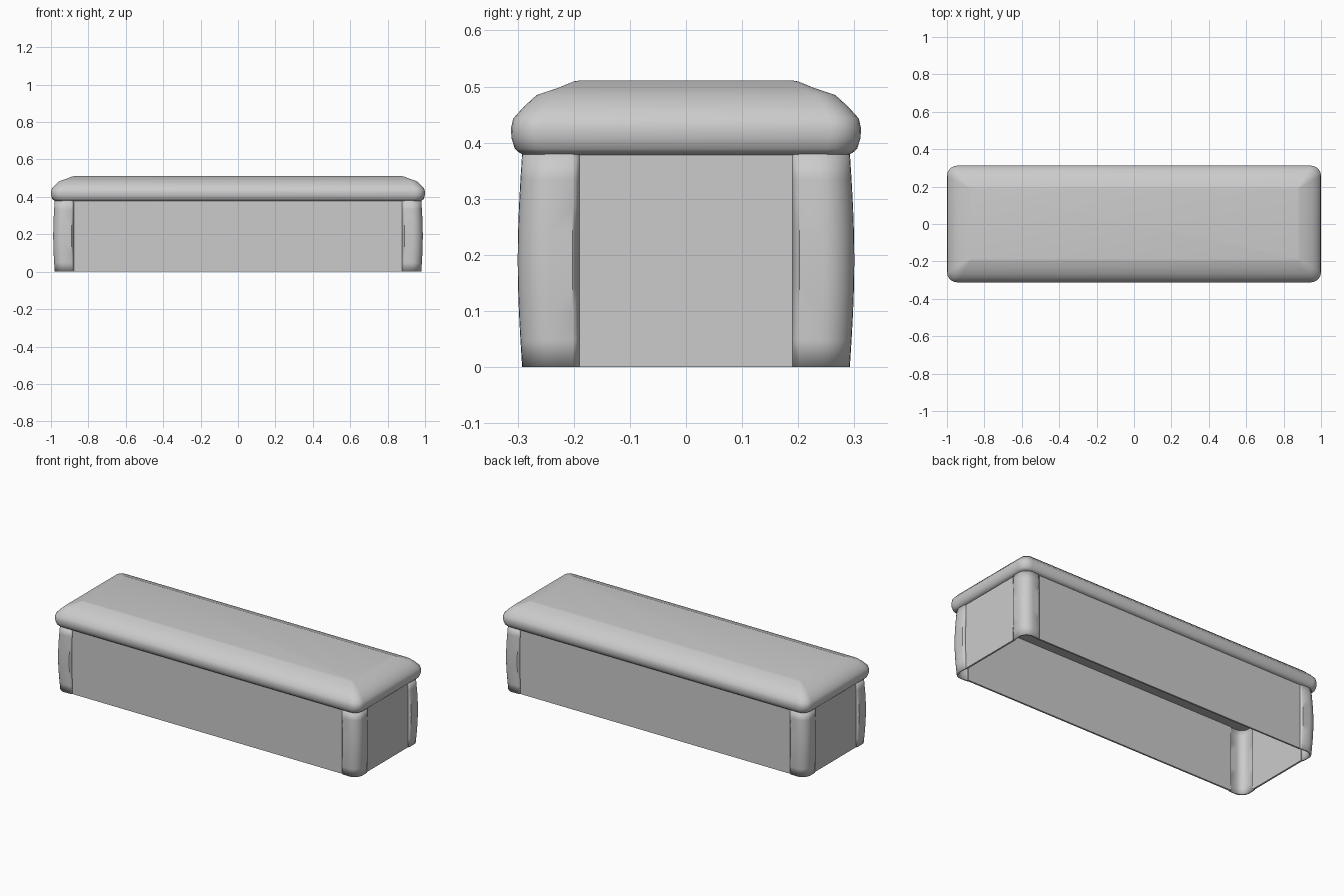
import bpy, bmesh
from math import sin, cos, pi

if "Cube" in bpy.data.objects:
    bpy.data.objects.remove(bpy.data.objects["Cube"])


def make_object(name, bm, angle=None):
    mesh = bpy.data.meshes.new(name)
    bm.to_mesh(mesh)
    bm.free()
    ob = bpy.data.objects.new(name, mesh)
    bpy.context.collection.objects.link(ob)
    if angle:
        bpy.ops.object.select_all(action='DESELECT')
        bpy.context.view_layer.objects.active = ob
        ob.select_set(True)
        bpy.ops.object.shade_smooth_by_angle(angle=angle)
    return ob


def mirror(ob, x, y):
    m = ob.modifiers.new("mirror", 'MIRROR')
    m.use_axis = (x, y, False)
    m.use_mirror_merge = False


def rounded_rect(hx, hy, r, n=6):
    pts = []
    for k, (sx, sy) in enumerate([(1, 1), (-1, 1), (-1, -1), (1, -1)]):
        for i in range(n + 1):
            a = (k + i / n) * pi / 2
            pts.append((sx * (hx - r) + r * cos(a), sy * (hy - r) + r * sin(a)))
    return pts


# Cushioned lid: rounded rectangles lofted along the edge profile (inset, z)
profile = [(0.024, 0.378), (0.015, 0.382), (0.007, 0.389), (0.001, 0.408),
           (0.0, 0.425), (0.004, 0.443), (0.022, 0.463), (0.046, 0.485),
           (0.085, 0.498), (0.112, 0.509), (0.124, 0.511)]
bm = bmesh.new()
rings = []
for d, z in profile:
    r = max(0.055 - 0.42 * d, 0.004)
    rings.append([bm.verts.new((x, y, z)) for x, y in rounded_rect(1 - d, 0.312 - d, r)])
n = len(rings[0])
for a, b in zip(rings, rings[1:]):
    for i in range(n):
        j = (i + 1) % n
        bm.faces.new((a[i], a[j], b[j], b[i]))
bm.faces.new(rings[-1])
bm.faces.new(rings[0][::-1])
make_object("lid", bm, 0.7)

# Bulging corner posts: thin rounded shells
bm = bmesh.new()
R, N = 0.055, 8
rows = []
for k in range(9):
    t = k / 8
    b = 0.008 * sin(pi * t)
    hx, hy = 0.98 + b, 0.292 + b
    pts = [(0.878, 0.288), (0.89, hy - 0.001)]
    for i in range(N + 1):
        a = pi / 2 * (1 - i / N)
        pts.append((hx - R + R * cos(a), hy - R + R * sin(a)))
    pts += [(hx - 0.001, 0.202), (0.976, 0.19)]
    rows.append([bm.verts.new((x, y, 0.382 * t)) for x, y in pts])
for a, b in zip(rows, rows[1:]):
    for i in range(len(a) - 1):
        bm.faces.new((a[i], b[i], b[i + 1], a[i + 1]))
post = make_object("corner_posts", bm, 0.6)
s = post.modifiers.new("thickness", 'SOLIDIFY')
s.thickness = 0.012
s.offset = -1
mirror(post, True, True)


# Flat wall panels between the posts, open underneath
def panel(name, center, size):
    bm = bmesh.new()
    bmesh.ops.create_cube(bm, size=1)
    for v in bm.verts:
        v.co = [c + p * q for c, p, q in zip(center, v.co, size)]
    return make_object(name, bm)


mirror(panel("long_panels", (0, 0.281, 0.191), (1.77, 0.01, 0.382)), False, True)
mirror(panel("end_panels", (0.969, 0, 0.191), (0.01, 0.39, 0.382)), True, False)
